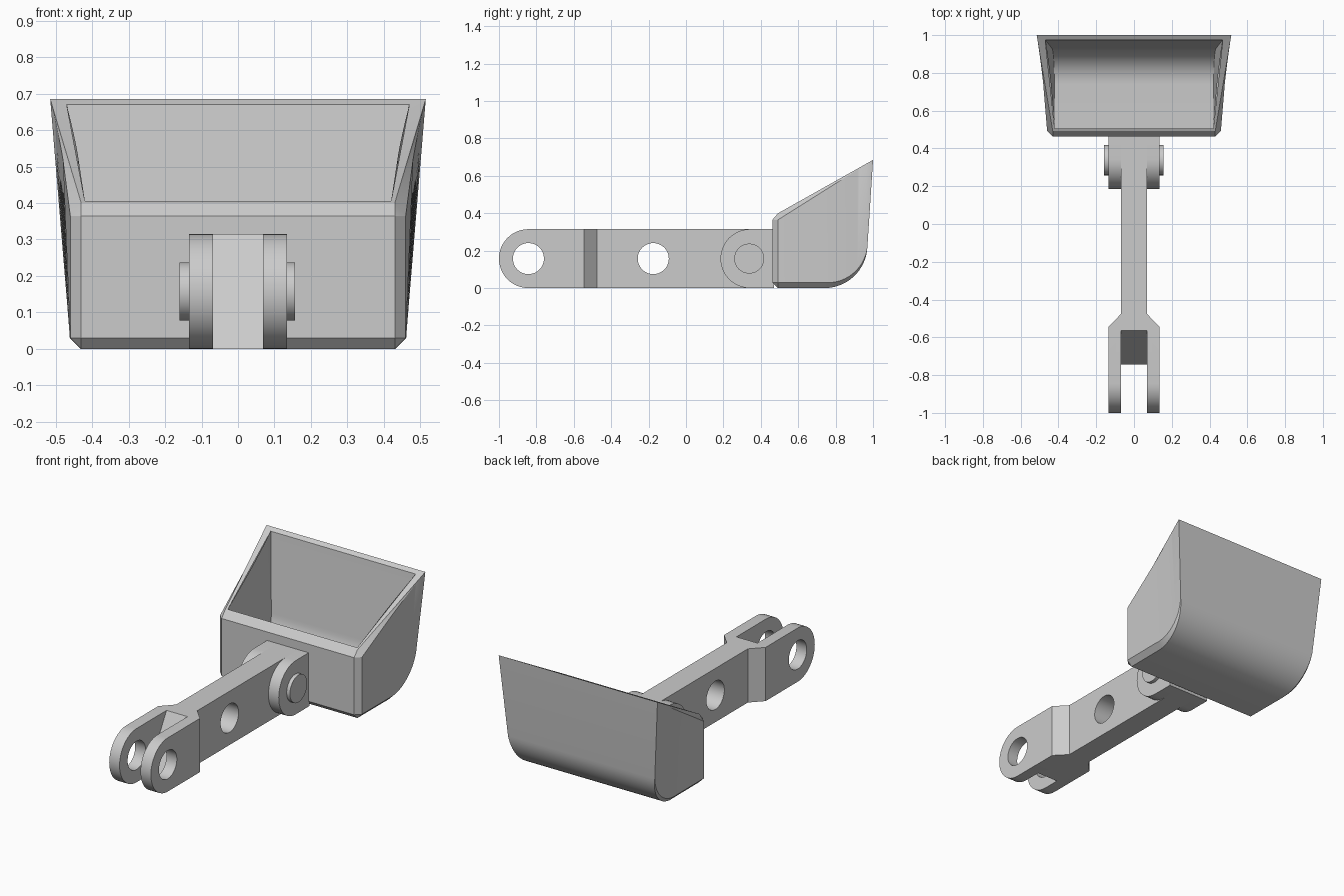
import bpy, bmesh
from math import sin, cos, pi, radians
from mathutils import Matrix

cube = bpy.data.objects.get("Cube")
if cube:
    bpy.data.objects.remove(cube, do_unlink=True)

grey = bpy.data.materials.new("light_grey")
grey.use_nodes = True
grey.diffuse_color = (0.6, 0.6, 0.6, 1)
grey.node_tree.nodes["Principled BSDF"].inputs["Base Color"].default_value = (0.6, 0.6, 0.6, 1)

H = 0.315        # arm height
R = H / 2        # radius of the rounded ends
HALF = 0.068     # half width of the arm
WIDE = 0.135     # half width of the fork and hinge


def finish(name, bm):
    bmesh.ops.remove_doubles(bm, verts=bm.verts, dist=1e-5)
    bmesh.ops.recalc_face_normals(bm, faces=bm.faces)
    mesh = bpy.data.meshes.new(name)
    bm.to_mesh(mesh)
    bm.free()
    mesh.materials.append(grey)
    obj = bpy.data.objects.new(name, mesh)
    bpy.context.collection.objects.link(obj)
    return obj


def prism(name, points, direction):
    """Extrude a closed outline of 3D points along a direction."""
    bm = bmesh.new()
    face = bm.faces.new([bm.verts.new(p) for p in points])
    new = bmesh.ops.extrude_face_region(bm, geom=[face])["geom"]
    bmesh.ops.translate(bm, vec=direction, verts=[v for v in new if isinstance(v, bmesh.types.BMVert)])
    return finish(name, bm)


def side_prism(name, outline, x0, x1):
    return prism(name, [(x0, y, z) for y, z in outline], (x1 - x0, 0, 0))


def pin_shape(name, y, radius, x0, x1):
    outline = [(y + radius * cos(a * pi / 24), R + radius * sin(a * pi / 24)) for a in range(48)]
    return side_prism(name, outline, x0, x1)


def rounded_bar(y_center, y_end):
    """Side outline of a bar with a half-round front end."""
    arc = [(y_center - R * sin(pi * i / 24), R - R * cos(pi * i / 24)) for i in range(25)]
    return arc + [(y_end, H), (y_end, 0)]


def cut(obj, tool, operation):
    tool.hide_render = True
    mod = obj.modifiers.new("cut", 'BOOLEAN')
    mod.operation, mod.object, mod.solver = operation, tool, 'EXACT'
    bpy.context.view_layer.objects.active = obj
    bpy.ops.object.modifier_apply(modifier=mod.name)
    bpy.data.objects.remove(tool, do_unlink=True)


def smooth(obj):
    bpy.ops.object.select_all(action='DESELECT')
    obj.select_set(True)
    bpy.context.view_layer.objects.active = obj
    bpy.ops.object.shade_smooth_by_angle(angle=radians(25))


# Arm with forked front end: plan outline, rounded end, slot and holes
half_plan = [(WIDE, -1.1), (WIDE, -0.545), (HALF, -0.475), (HALF, 0.47)]
plan = half_plan + [(-x, y) for x, y in reversed(half_plan)]
arm = prism("arm", [(x, y, 0) for x, y in plan], (0, 0, H))
cut(arm, side_prism("end_rounding", rounded_bar(-1 + R, 0.6), -0.3, 0.3), 'INTERSECT')
slot = [(-1.2, -0.1), (-0.802, -0.1), (-0.516, 0.4), (-1.2, 0.4)]
cut(arm, side_prism("slot_cutter", slot, -HALF, HALF), 'DIFFERENCE')
for hole_y in (-1 + R, -0.175):
    cut(arm, pin_shape("hole_cutter", hole_y, 0.083, -0.3, 0.3), 'DIFFERENCE')
smooth(arm)

# Hinge cheeks and pin
for side, s in (("left", 1), ("right", -1)):
    smooth(side_prism(side + "_hinge_cheek", rounded_bar(0.342, 0.47), s * HALF, s * WIDE))
smooth(pin_shape("hinge_pin", 0.338, 0.08, -0.16, 0.156))

# Bucket: chamfered outer shell, rim and inner hollow
FRONT, BACK, TOP, LIP, BEV = 0.462, 1.0, 0.685, 0.365, 0.03
STEPS = 16


def outer_w(y, z):
    return 0.46 + 0.055 * (z / TOP) * (y - FRONT - BEV) / (BACK - FRONT - BEV)


def inner_w(y, z):
    return 0.42 + 0.05 * (z / 0.67) * (y - 0.505) / 0.47


def bend(radius, taper=0.0):
    """Lower rear curve; taper is a chamfer inset fading out along it."""
    pts = []
    for i in range(STEPS + 1):
        a, r = radians(86) * i / STEPS, radius - taper * (1 - i / STEPS)
        pts.append((0.74 + r * sin(a), 0.23 - r * cos(a)))
    return pts


bm = bmesh.new()


def face(*points):
    unique = []
    for p in points:
        if all(sum((a - b) ** 2 for a, b in zip(p, q)) > 1e-10 for q in unique):
            unique.append(p)
    if len(unique) > 2:
        bm.faces.new([bm.verts.new(p) for p in unique])


def span(a, b):
    """Face across the full width between two right/left point pairs."""
    flip = lambda p: (-p[0], p[1], p[2])
    face(a, b, flip(b), flip(a))


def wall(chain, start, width, s):
    """Side wall from a lower chain up to the straight top edge."""
    end = chain[-1]
    lift = lambda y: start[1] + (end[1] - start[1]) * (y - start[0]) / (end[0] - start[0])
    low = [(s * width(y, z), y, z) for y, z in chain]
    top = [(s * width(y, lift(y)), y, lift(y)) for y, z in chain]
    for i in range(len(chain) - 1):
        face(low[i], low[i + 1], top[i + 1], top[i])
    return low, top


center = [(FRONT, LIP), (FRONT, BEV), (FRONT + BEV, 0)] + bend(0.23) + [(BACK, TOP)]
flank = [(FRONT + BEV, LIP)] + [(FRONT + BEV, BEV)] * 2 + bend(0.23, BEV) + [(BACK, TOP)]
fade = [1, 1, 1] + [1 - i / STEPS for i in range(STEPS + 1)] + [0]
body = [(outer_w(*f) - BEV * k, *c) for c, f, k in zip(center, flank, fade)]
hollow = [(0.505, 0.04)] + bend(0.19) + [(0.975, 0.67)]
mouth = (0.505, 0.405)
inside = [(inner_w(*p), *p) for p in [mouth] + hollow]
rim_front = (0.43, FRONT + BEV, 0.4)
rim_back = (outer_w(BACK, TOP), BACK, TOP)

# Front, bottom and back strips, outside and inside
for chain in (body, inside):
    for a, b in zip(chain, chain[1:]):
        span(a, b)
for a, b in ((body[0], rim_front), (rim_front, inside[0]), (inside[-1], rim_back)):
    span(a, b)

# Side walls, chamfers and rim on both sides
for s in (1, -1):
    m = lambda p: (s * p[0], p[1], p[2])
    low, top = wall(flank[2:], flank[0], outer_w, s)
    wall(hollow, mouth, inner_w, s)
    edge = [top[0]] + low
    skirt = [top[0], low[0]] + low
    for i in range(len(body) - 1):
        face(m(body[i]), m(body[i + 1]), skirt[i + 1], skirt[i])
    for a, b in zip(top, top[1:]):
        face(a, b, m(rim_front))
    face(m(body[0]), top[0], m(rim_front))
    face(m(rim_front), m(rim_back), m(inside[-1]), m(inside[0]))

smooth(finish("bucket", bm))
